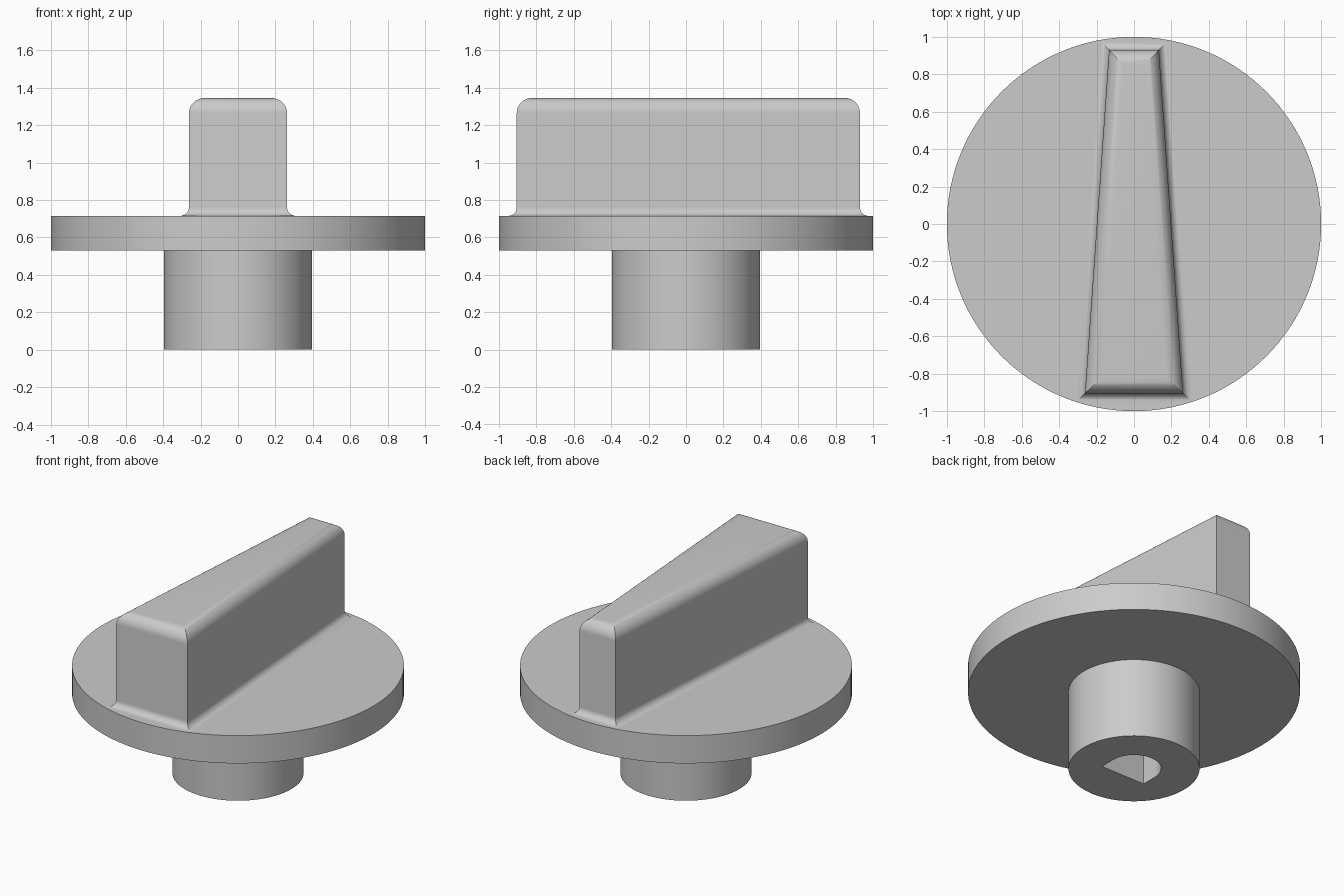
import bpy, bmesh
from math import sin, cos, pi, sqrt, radians

cube = bpy.data.objects.get("Cube")
if cube:
    bpy.data.objects.remove(cube, do_unlink=True)

grey = bpy.data.materials.new("plain grey")
grey.use_nodes = True
colour = (0.6, 0.6, 0.6, 1)
grey.diffuse_color = colour
grey.node_tree.nodes["Principled BSDF"].inputs["Base Color"].default_value = colour


def loft(name, loops, cap_start=True, cap_end=True):
    """Skin a list of equal-length point loops into one object."""
    bm = bmesh.new()
    rings = [[bm.verts.new(p) for p in loop] for loop in loops]
    for a, b in zip(rings, rings[1:]):
        for i in range(len(a)):
            j = (i + 1) % len(a)
            bm.faces.new((a[i], a[j], b[j], b[i]))
    if cap_start:
        bm.faces.new(rings[0][::-1])
    if cap_end:
        bm.faces.new(rings[-1])
    bmesh.ops.recalc_face_normals(bm, faces=bm.faces)
    mesh = bpy.data.meshes.new(name)
    bm.to_mesh(mesh)
    bm.free()
    mesh.materials.append(grey)
    obj = bpy.data.objects.new(name, mesh)
    bpy.context.collection.objects.link(obj)
    return obj


def smooth(obj):
    bpy.ops.object.select_all(action="DESELECT")
    obj.select_set(True)
    bpy.context.view_layer.objects.active = obj
    bpy.ops.object.shade_smooth_by_angle(angle=radians(30))


def circle(r, z, n=128):
    return [(r * cos(2 * pi * i / n), r * sin(2 * pi * i / n), z) for i in range(n)]


DISC_BOTTOM, DISC_TOP, GRIP_TOP = 0.53, 0.715, 1.345

# Round dial plate
disc = loft("dial_disc", [circle(1, DISC_BOTTOM), circle(1, DISC_TOP)])
smooth(disc)

# Shaft collar with a D-shaped socket cut from below
shaft = loft("shaft_collar", [circle(0.395, 0), circle(0.395, DISC_BOTTOM)])


def socket_loop(z, r=0.163, flat=-0.105, n=32):
    arc = [(r * cos(pi * i / n), r * sin(pi * i / n), z) for i in range(n + 1)]
    return arc + [(-r, flat, z), (r, flat, z)]


cutter = loft("socket_cutter", [socket_loop(-0.1), socket_loop(0.42)])
cutter.hide_render = True
cut = shaft.modifiers.new("socket", "BOOLEAN")
cut.operation = "DIFFERENCE"
cut.solver = "EXACT"
cut.object = cutter
bpy.context.view_layer.objects.active = shaft
bpy.ops.object.modifier_apply(modifier=cut.name)
bpy.data.objects.remove(cutter, do_unlink=True)
smooth(shaft)

# Tapered grip: flared foot fillet, straight walls, rounded top edge
FRONT, BACK, FRONT_HALF, BACK_HALF = -0.905, 0.93, 0.262, 0.133
SLOPE = (BACK_HALF - FRONT_HALF) / (BACK - FRONT)


def grip_loop(offset, z):
    y0, y1 = FRONT - offset, BACK + offset
    grow = offset * sqrt(1 + SLOPE ** 2)
    h0 = FRONT_HALF + SLOPE * (y0 - FRONT) + grow
    h1 = FRONT_HALF + SLOPE * (y1 - FRONT) + grow
    return [(-h0, y0, z), (h0, y0, z), (h1, y1, z), (-h1, y1, z)]


FOOT, ROUND, STEPS = 0.045, 0.08, 10
quarter = [pi / 2 * i / STEPS for i in range(STEPS + 1)]
profile = [(FOOT * (1 - sin(a)), DISC_TOP + FOOT * (1 - cos(a))) for a in quarter]
profile += [(-ROUND * (1 - cos(a)), GRIP_TOP - ROUND * (1 - sin(a))) for a in quarter]
grip = loft("grip", [grip_loop(o, z) for o, z in profile], cap_start=False)
smooth(grip)
